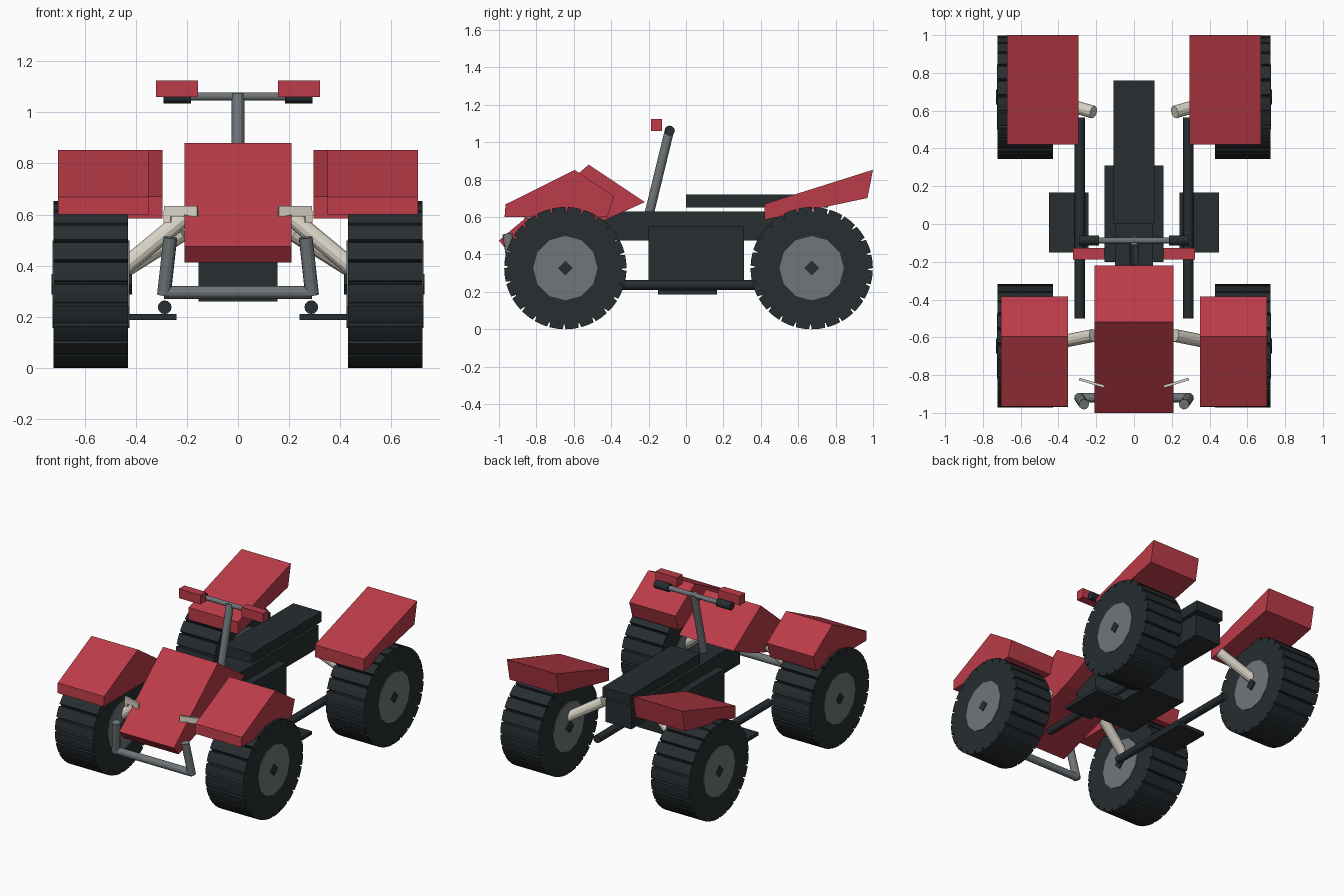
import bpy, bmesh
from math import cos, sin, tau
from mathutils import Vector, Matrix

if "Cube" in bpy.data.objects:
    bpy.data.objects.remove(bpy.data.objects["Cube"])


def material(name, rgb):
    m = bpy.data.materials.new(name)
    m.diffuse_color = (*rgb, 1)
    m.use_nodes = True
    m.node_tree.nodes["Principled BSDF"].inputs["Base Color"].default_value = m.diffuse_color
    return m


RED = material("red_plastic", (0.50, 0.045, 0.065))
DARK = material("dark_rubber", (0.020, 0.026, 0.030))
GREY = material("grey_metal", (0.16, 0.18, 0.19))
CREAM = material("pale_metal", (0.70, 0.66, 0.57))


def finish(name, bm, mat):
    bmesh.ops.recalc_face_normals(bm, faces=bm.faces[:])
    me = bpy.data.meshes.new(name)
    bm.to_mesh(me)
    bm.free()
    me.materials.append(mat)
    ob = bpy.data.objects.new(name, me)
    bpy.context.collection.objects.link(ob)
    return ob


def box(name, lo, hi, mat, turn=0):
    lo, hi = Vector(lo), Vector(hi)
    bm = bmesh.new()
    bmesh.ops.create_cube(bm, size=1)
    bmesh.ops.scale(bm, vec=hi - lo, verts=bm.verts)
    ob = finish(name, bm, mat)
    ob.location = (lo + hi) / 2
    ob.rotation_euler.z = turn
    return ob


def extrude_x(name, profile, x0, x1, mat):
    """Extrude a (y, z) outline from x0 to x1."""
    bm = bmesh.new()
    face = bm.faces.new([bm.verts.new((x0, y, z)) for y, z in profile])
    ext = bmesh.ops.extrude_face_region(bm, geom=[face])["geom"]
    verts = [g for g in ext if isinstance(g, bmesh.types.BMVert)]
    bmesh.ops.translate(bm, vec=(x1 - x0, 0, 0), verts=verts)
    return finish(name, bm, mat)


def tube(name, a, b, r, mat, sides=12):
    a, b = Vector(a), Vector(b)
    d = b - a
    m = Matrix.Translation((a + b) / 2) @ d.to_track_quat('Z', 'Y').to_matrix().to_4x4()
    bm = bmesh.new()
    bmesh.ops.create_cone(bm, cap_ends=True, segments=sides, radius1=r, radius2=r,
                          depth=d.length, matrix=m)
    return finish(name, bm, mat)


def tyre_outline(cy, cz, teeth=24, r=0.327, groove=0.302):
    pts = []
    for i in range(teeth):
        for f, rad in ((0.0, r), (0.42, r), (0.84, r), (0.89, groove), (0.95, groove)):
            t = tau * (i + f) / teeth
            pts.append((cy + rad * cos(t), cz + rad * sin(t)))
    return pts


# Central body, engine, seat
box("body", (-0.10, -0.45, 0.475), (0.10, 0.74, 0.63), DARK)
box("engine", (-0.155, -0.20, 0.26), (0.155, 0.31, 0.55), DARK)
box("seat", (-0.108, 0.0, 0.65), (0.108, 0.76, 0.72), DARK)

# Hood
extrude_x("hood", [(-1.0, 0.475), (-0.52, 0.88), (-0.22, 0.68), (-0.43, 0.585), (-0.95, 0.412)],
          -0.21, 0.21, RED)

# Steering
tube("steering_column", (0, -0.195, 0.625), (0, -0.087, 1.07), 0.025, GREY)
tube("handlebar", (-0.22, -0.087, 1.062), (0.22, -0.087, 1.062), 0.016, GREY)

# Front bumper crossbar
tube("bumper_bar", (-0.29, -0.92, 0.295), (0.29, -0.92, 0.295), 0.025, GREY)

front_fender = [(-0.97, 0.60), (-0.965, 0.668), (-0.595, 0.852), (-0.385, 0.71), (-0.42, 0.60)]
rear_fender = [(0.42, 0.585), (0.42, 0.67), (1.0, 0.853), (0.97, 0.702)]

for s, side in ((1, "left"), (-1, "right")):
    def sbox(name, lo, hi, mat, turn=0):
        xs = sorted((s * lo[0], s * hi[0]))
        box(f"{name}_{side}", (xs[0], *lo[1:]), (xs[1], *hi[1:]), mat, s * turn)

    def stube(name, a, b, r, mat, sides=12):
        tube(f"{name}_{side}", (s * a[0], *a[1:]), (s * b[0], *b[1:]), r, mat, sides)

    # Wheels with hubs, axles and suspension arms
    for end, cy, ay, az in (("front", -0.645, -0.59, 0.585), ("rear", 0.672, 0.592, 0.53)):
        cz = 0.327
        extrude_x(f"{end}_tyre_{side}", tyre_outline(cy, cz), s * 0.43, s * 0.722, DARK)
        stube(f"{end}_hub", (0.425, cy, cz), (0.726, cy, cz), 0.172, GREY)
        stube(f"{end}_axle", (0.415, cy, cz), (0.731, cy, cz), 0.04, DARK, 4)
        stube(f"{end}_suspension_arm", (0.215, ay, az), (0.49, cy, cz + 0.03), 0.034, CREAM)

    # Fenders
    extrude_x(f"front_fender_{side}", front_fender, s * 0.35, s * 0.705, RED)
    extrude_x(f"rear_fender_{side}", rear_fender, s * 0.295, s * 0.672, RED)

    # Lower rails and footrests
    stube("side_rail", (0.287, -0.50, 0.237), (0.287, 0.565, 0.237), 0.027, DARK)
    sbox("footrest", (0.24, -0.15, 0.187), (0.45, 0.167, 0.21), DARK)

    # Grips and hand guards
    stube("grip", (0.185, -0.087, 1.062), (0.292, -0.087, 1.062), 0.027, DARK)
    sbox("hand_guard", (0.157, -0.187, 1.06), (0.322, -0.128, 1.125), RED)

    # Bumper uprights and hood brackets
    stube("bumper_upright", (0.29, -0.92, 0.285), (0.265, -0.955, 0.51), 0.027, GREY)
    sbox("hood_bracket", (0.155, -0.848, 0.592), (0.29, -0.834, 0.633), CREAM, 0.29)
    sbox("bracket_tip", (0.262, -0.832, 0.568), (0.29, -0.818, 0.615), CREAM, 0.29)
